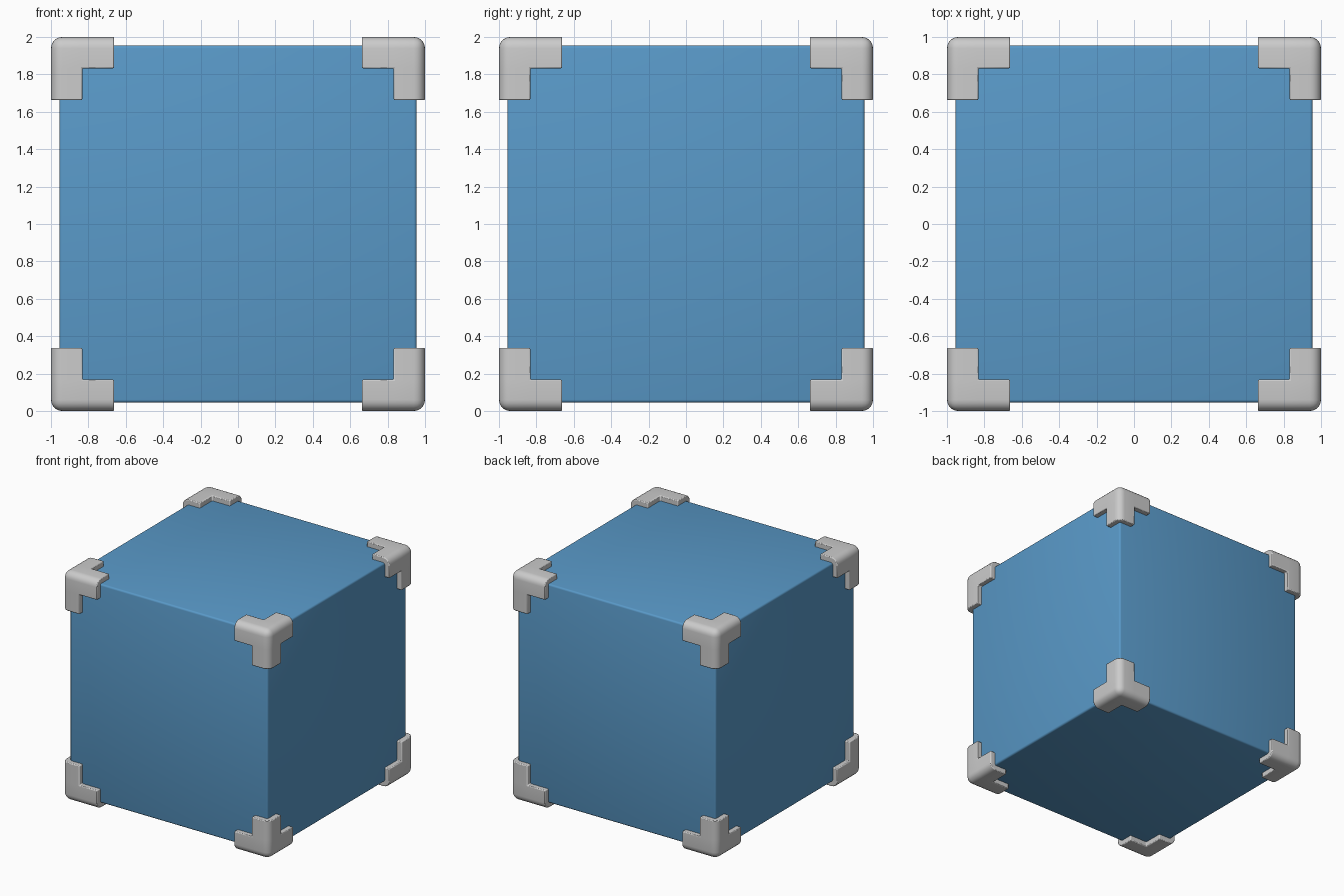
import bpy, bmesh
from mathutils import Vector

if "Cube" in bpy.data.objects:
    bpy.data.objects.remove(bpy.data.objects["Cube"])


def add_object(name, bm):
    bmesh.ops.recalc_face_normals(bm, faces=bm.faces)
    mesh = bpy.data.meshes.new(name)
    bm.to_mesh(mesh)
    bm.free()
    ob = bpy.data.objects.new(name, mesh)
    ob.location.z = 1.0
    bpy.context.collection.objects.link(ob)
    return ob


def smooth(ob, angle):
    bpy.ops.object.select_all(action='DESELECT')
    bpy.context.view_layer.objects.active = ob
    ob.select_set(True)
    bpy.ops.object.shade_smooth_by_angle(angle=angle)


# Blue box with slightly softened edges
bm = bmesh.new()
bmesh.ops.create_cube(bm, size=1.91)
bmesh.ops.bevel(bm, geom=bm.edges[:], offset=0.016, segments=3, profile=0.5, affect='EDGES')
box = add_object("box_body", bm)
mat = bpy.data.materials.new("blue")
mat.diffuse_color = (0.1, 0.32, 0.58, 1)
mat.use_nodes = True
mat.node_tree.nodes["Principled BSDF"].inputs["Base Color"].default_value = mat.diffuse_color
box.data.materials.append(mat)
smooth(box, 0.6)

# Corner guard: a corner cell plus three arms along the box edges
S = (0.662, 0.832, 1.0)
cells = {(1, 1, 1), (0, 1, 1), (1, 0, 1), (1, 1, 0)}
bm = bmesh.new()
for cell in cells:
    for axis in range(3):
        for step in (0, 1):
            near = list(cell)
            near[axis] += 1 if step else -1
            if tuple(near) in cells:
                continue
            u, v = (axis + 1) % 3, (axis + 2) % 3
            verts = []
            for du, dv in ((0, 0), (1, 0), (1, 1), (0, 1)):
                p = [0, 0, 0]
                p[axis] = S[cell[axis] + step]
                p[u], p[v] = S[cell[u] + du], S[cell[v] + dv]
                verts.append(bm.verts.new(p))
            bm.faces.new(verts)
bmesh.ops.remove_doubles(bm, verts=bm.verts[:], dist=1e-4)
bmesh.ops.recalc_face_normals(bm, faces=bm.faces)

# Round the three outer edges and the outer corner
outer = [e for e in bm.edges
         if sum(all(abs(v.co[i] - 1) < 1e-4 for v in e.verts) for i in range(3)) == 2]
bmesh.ops.bevel(bm, geom=outer, offset=0.06, segments=5, profile=0.5, affect='EDGES')
guard = add_object("corner_guards", bm)

# Soften the rims, then mirror to all eight corners
rim = guard.modifiers.new("rim", 'BEVEL')
rim.width = 0.007
rim.segments = 2
rim.limit_method = 'ANGLE'
rim.angle_limit = 0.9
mirror = guard.modifiers.new("mirror", 'MIRROR')
mirror.use_axis = (True, True, True)
mirror.use_mirror_merge = False
smooth(guard, 0.7)
